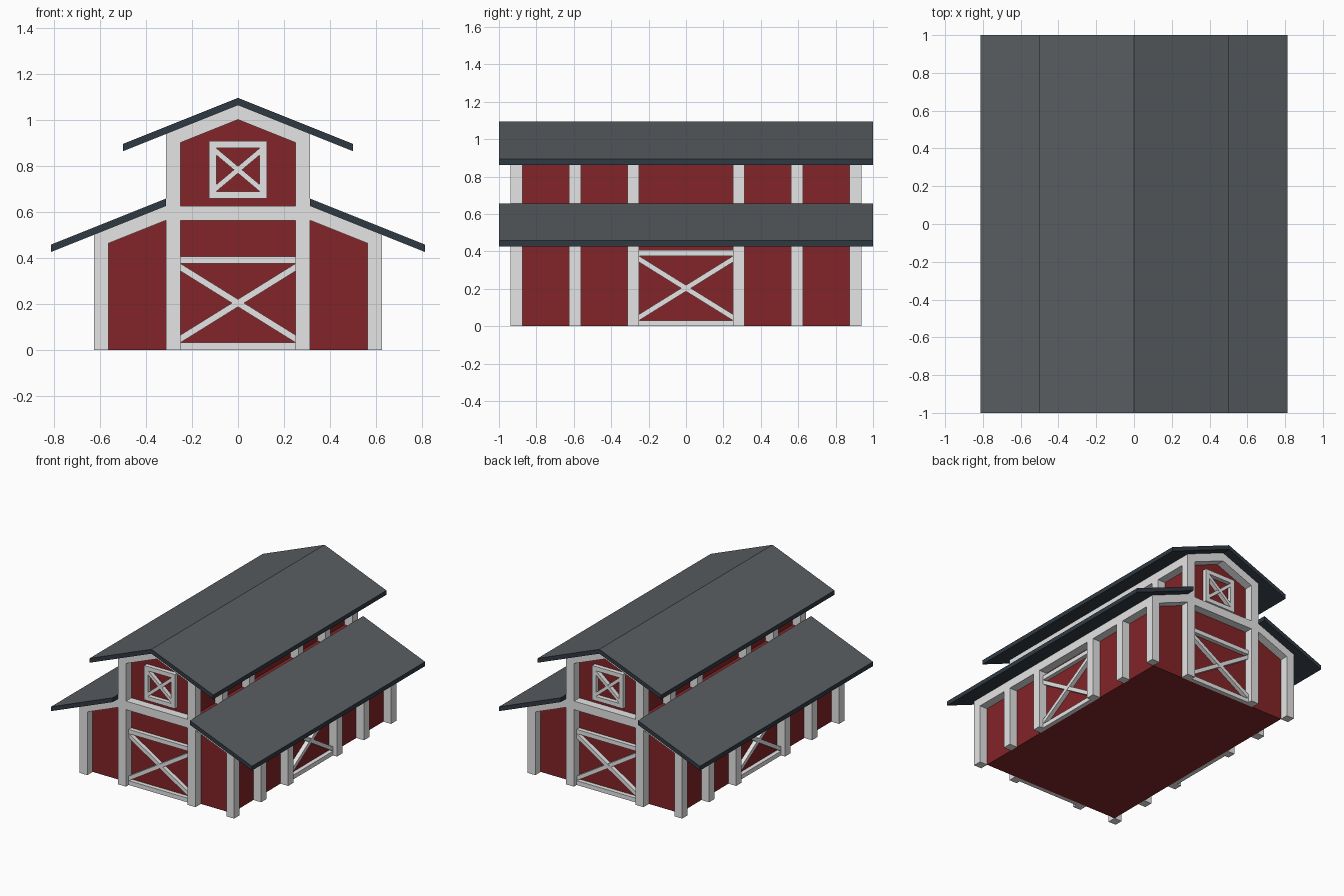
import bpy, bmesh

if "Cube" in bpy.data.objects:
    bpy.data.objects.remove(bpy.data.objects["Cube"])

U = 1 / 16          # timber size
T = U / 2           # batten size
SLOPE = 0.4


def material(name, rgb):
    m = bpy.data.materials.new(name)
    m.diffuse_color = (*rgb, 1)
    m.use_nodes = True
    m.node_tree.nodes["Principled BSDF"].inputs["Base Color"].default_value = m.diffuse_color
    return m


RED = material("barn red", (0.225, 0.018, 0.021))
WHITE = material("trim white", (0.78, 0.78, 0.78))
ROOF = material("roof grey", (0.10, 0.11, 0.117))
EDGE = material("roof edge slate", (0.030, 0.042, 0.055))


def part(name, prisms, mats, axis="y", mirror=""):
    """Extrude (profile, start, end) prisms along an axis; mirror about the centre."""
    bm = bmesh.new()
    for pts, a, b in prisms:
        def at(p, d):
            return (p[0], d, p[1]) if axis == "y" else (d, p[0], p[1])
        lo = [bm.verts.new(at(p, a)) for p in pts]
        hi = [bm.verts.new(at(p, b)) for p in pts]
        bm.faces.new(lo)
        bm.faces.new(hi[::-1])
        n = len(pts)
        for i in range(n):
            j = (i + 1) % n
            bm.faces.new((lo[i], hi[i], hi[j], lo[j]))
    bmesh.ops.recalc_face_normals(bm, faces=bm.faces)
    bm.normal_update()
    if len(mats) > 1:                       # upward slopes take the second colour
        for f in bm.faces:
            f.material_index = int(f.normal.z > 0.5)
    me = bpy.data.meshes.new(name)
    bm.to_mesh(me)
    bm.free()
    for m in mats:
        me.materials.append(m)
    ob = bpy.data.objects.new(name, me)
    bpy.context.collection.objects.link(ob)
    if mirror:
        mod = ob.modifiers.new("mirror", "MIRROR")
        mod.use_axis = ("x" in mirror, "y" in mirror, False)
        mod.use_mirror_merge = False
    return ob


def upper(x):       # underside of the top roof
    return 1.0625 - SLOPE * abs(x)


def lower(x):       # underside of the side roofs
    return 0.625 - SLOPE * (abs(x) - 0.3125)


def rect(x0, x1, z0, z1):
    return [(x0, z0), (x1, z0), (x1, z1), (x0, z1)]


def under(x0, x1, z0, roof):
    """Upright shape whose top follows a roof."""
    return [(x0, z0), (x1, z0), (x1, roof(x1)), (x0, roof(x0))]


def cross(x0, x1, z0, z1, t):
    return ([(x0, z0), (x0, z0 + t), (x1, z1), (x1, z1 - t)],
            [(x0, z1), (x0, z1 - t), (x1, z0), (x1, z0 + t)])


WX, WY = 0.5625, 0.875                      # wall faces
FY, FX = WY + U, WX + U                     # outer timber faces
UX = 0.25                                   # upper wall face

# Walls
part("lower_walls", [([(-WX, 0), (WX, 0), (WX, lower(WX)), (0.3125, 0.625),
                       (-0.3125, 0.625), (-WX, lower(WX))], -WY, WY)], [RED])
part("upper_walls", [([(-UX, 0.625), (UX, 0.625), (UX, upper(UX)), (0, upper(0)),
                       (-UX, upper(UX))], -WY, WY)], [RED])

# Roofs
H = 0.032
part("top_roof", [([(-0.5, upper(0.5)), (0, upper(0)), (0.5, upper(0.5)),
                    (0.5, upper(0.5) + H), (0, upper(0) + H),
                    (-0.5, upper(0.5) + H)], -1, 1)], [EDGE, ROOF])
part("side_roof", [([(0.3125, lower(0.3125)), (0.8125, lower(0.8125)),
                     (0.8125, lower(0.8125) + H), (0.3125, lower(0.3125) + H)],
                    -1, 1)], [EDGE, ROOF], mirror="x")

# Posts along the sides and at the corners
rows = [(y, y + U) for y in (0.25, 0.5625, 0.875)]
part("lower_side_posts", [(under(WX, FX, 0, lower), a, b) for a, b in rows],
     [WHITE], mirror="xy")
part("upper_side_posts", [(under(UX, UX + U, 0.625, upper), a, b) for a, b in rows],
     [WHITE], mirror="xy")

# Posts beside the end doors
part("door_posts", [(rect(UX, UX + U, 0, WX), WY, FY)], [WHITE], mirror="xy")

# Beams under the eaves
part("lower_eave_beam", [(under(WX, FX, 0.4375, lower), -WY, WY)], [WHITE], mirror="x")
part("upper_eave_beam", [(under(UX, UX + U, 0.875, upper), -WY, WY)], [WHITE], mirror="x")

# End beam and sloping gable trim
part("end_beam", [(rect(-0.3125, 0.3125, 0.5625, 0.625), WY, FY)], [WHITE], mirror="y")
g = UX + U
part("gable_trim", [([(-g, upper(g)), (-g, upper(g) - U), (0, upper(0) - U),
                      (g, upper(g) - U), (g, upper(g)), (0, upper(0))], WY, FY)],
     [WHITE], mirror="y")
part("side_gable_trim", [([(g, lower(g) - U), (FX, lower(FX) - U),
                           (FX, lower(FX)), (g, lower(g))], WY, FY)],
     [WHITE], mirror="xy")

# Door battens on the ends and on the sides
rise, fall = cross(-0.25, 0.25, T, 0.375, 0.033)
for name, axis, face, flip in (("end_door", "y", WY, "y"), ("side_door", "x", WX, "x")):
    part(name + "_battens",
         [(rect(-0.25, 0.25, 0, T), face, face + T),
          (rect(-0.25, 0.25, 0.375, 0.375 + T), face, face + T),
          (rise, face, face + T), (fall, face, face + T - 0.002)],
         [WHITE], axis, flip)

# Loft windows
z0, z1, w = 0.657, 0.907, 0.125
rise, fall = cross(-w + T, w - T, z0 + T, z1 - T, 0.03)
part("loft_window",
     [(rect(-w, w, z0, z0 + T), WY, WY + T), (rect(-w, w, z1 - T, z1), WY, WY + T),
      (rect(-w, -w + T, z0 + T, z1 - T), WY, WY + T),
      (rect(w - T, w, z0 + T, z1 - T), WY, WY + T),
      (rise, WY, WY + T), (fall, WY, WY + T - 0.002)], [WHITE], mirror="y")
